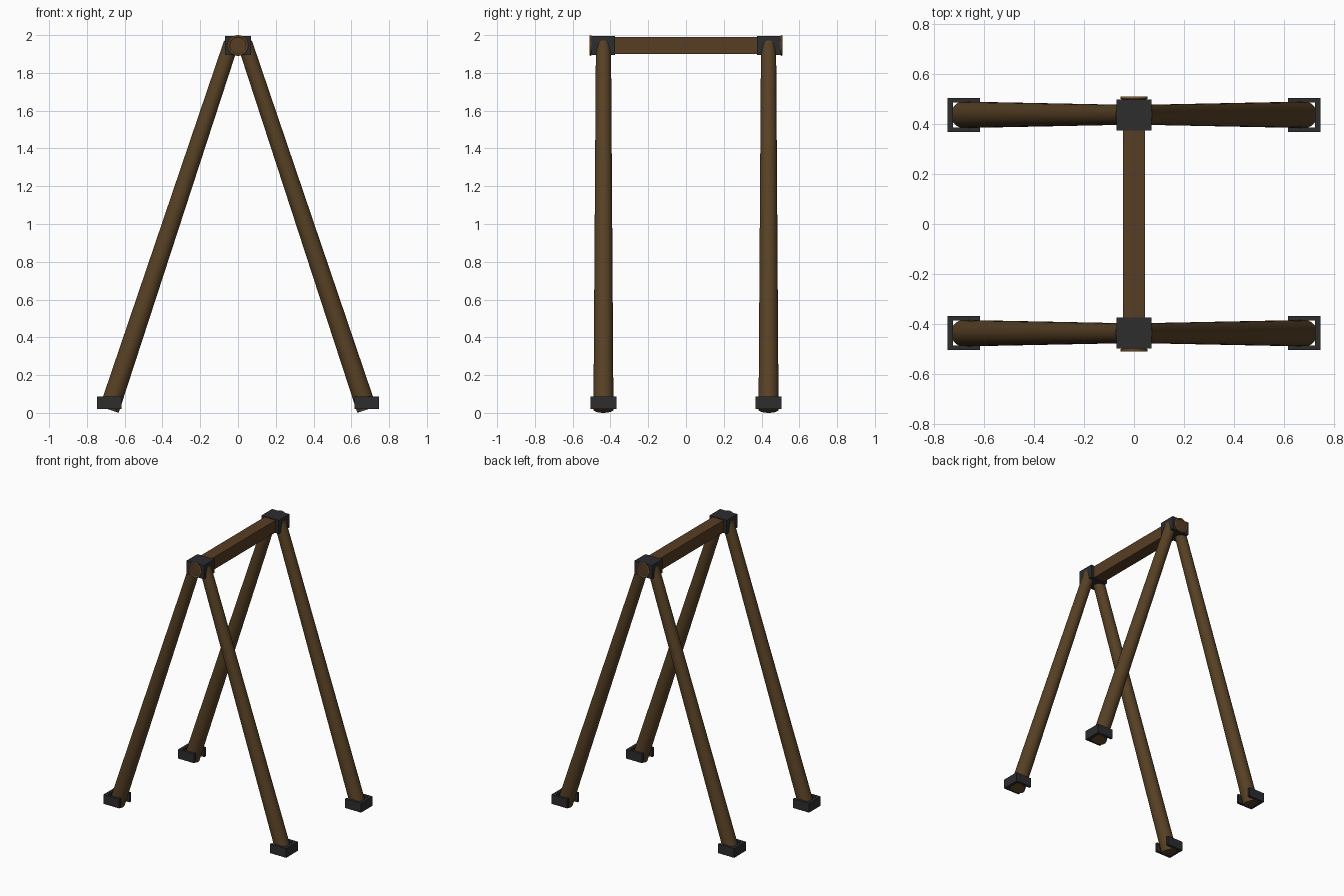
import bpy, math
from mathutils import Vector

cube = bpy.data.objects.get("Cube")
if cube:
    bpy.data.objects.remove(cube, do_unlink=True)


def material(name, rgb):
    m = bpy.data.materials.new(name)
    m.use_nodes = True
    m.diffuse_color = (*rgb, 1)
    m.node_tree.nodes["Principled BSDF"].inputs["Base Color"].default_value = (*rgb, 1)
    return m


WOOD = material("leg wood", (0.095, 0.052, 0.018))
BEAM = material("beam wood", (0.095, 0.047, 0.018))
IRON = material("dark iron", (0.026, 0.026, 0.028))
RIM = material("golden wood rim", (0.34, 0.17, 0.055))


def finish(name, mat, smooth=False):
    ob = bpy.context.object
    ob.name = name
    ob.data.materials.append(mat)
    if smooth:
        bpy.ops.object.shade_smooth_by_angle(angle=math.radians(40))
    return ob


def box(name, lo, hi, mat):
    lo, hi = Vector(lo), Vector(hi)
    bpy.ops.mesh.primitive_cube_add(size=1, location=(lo + hi) / 2)
    ob = finish(name, mat)
    ob.scale = [abs(d) for d in hi - lo]
    bpy.ops.object.transform_apply(location=False, rotation=False, scale=True)
    return ob


def rod(name, a, b, r1, r2, mat):
    a, b = Vector(a), Vector(b)
    bpy.ops.mesh.primitive_cone_add(vertices=32, radius1=r1, radius2=r2,
                                    depth=(b - a).length, location=(a + b) / 2)
    bpy.context.object.rotation_euler = (b - a).to_track_quat("Z", "Y").to_euler()
    return finish(name, mat, True)


FRAME_Y = 0.437
RIDGE_Z = 1.945

# Ridge beam
box("ridge_beam", (-0.045, -0.45, RIDGE_Z - 0.045), (0.045, 0.45, RIDGE_Z + 0.045), BEAM)

for sy, end in ((-1, "front"), (1, "back")):
    y = sy * FRAME_Y
    # Iron bracket joining the legs to the beam
    box(f"{end}_bracket", (-0.07, y - 0.062, 1.895), (0.07, y + 0.062, 1.995), IRON)
    # Round beam end with a raised rim
    rod(f"{end}_beam_end", (0, sy * 0.45, RIDGE_Z), (0, sy * 0.506, RIDGE_Z), 0.048, 0.048, BEAM)
    bpy.ops.mesh.primitive_torus_add(major_radius=0.049, minor_radius=0.006,
                                     major_segments=32, minor_segments=8,
                                     location=(0, sy * 0.505, RIDGE_Z),
                                     rotation=(math.pi / 2, 0, 0))
    finish(f"{end}_beam_rim", RIM, True)

    for sx, side in ((-1, "right"), (1, "left")):
        # Tapered leg
        rod(f"{end}_{side}_leg", (sx * 0.682, y, 0.017), (sx * 0.036, y, 1.958),
            0.053, 0.04, WOOD)
        # Iron shoe: an outer wall and two cheeks around the leg
        name = f"{end}_{side}_shoe"
        box(name + "_outer_wall", (sx * 0.725, y - 0.068, 0.02), (sx * 0.747, y + 0.068, 0.088), IRON)
        for c, cheek in ((-1, "front"), (1, "back")):
            box(f"{name}_{cheek}_cheek", (sx * 0.617, y + c * 0.05, 0.02),
                (sx * 0.725, y + c * 0.068, 0.088), IRON)
